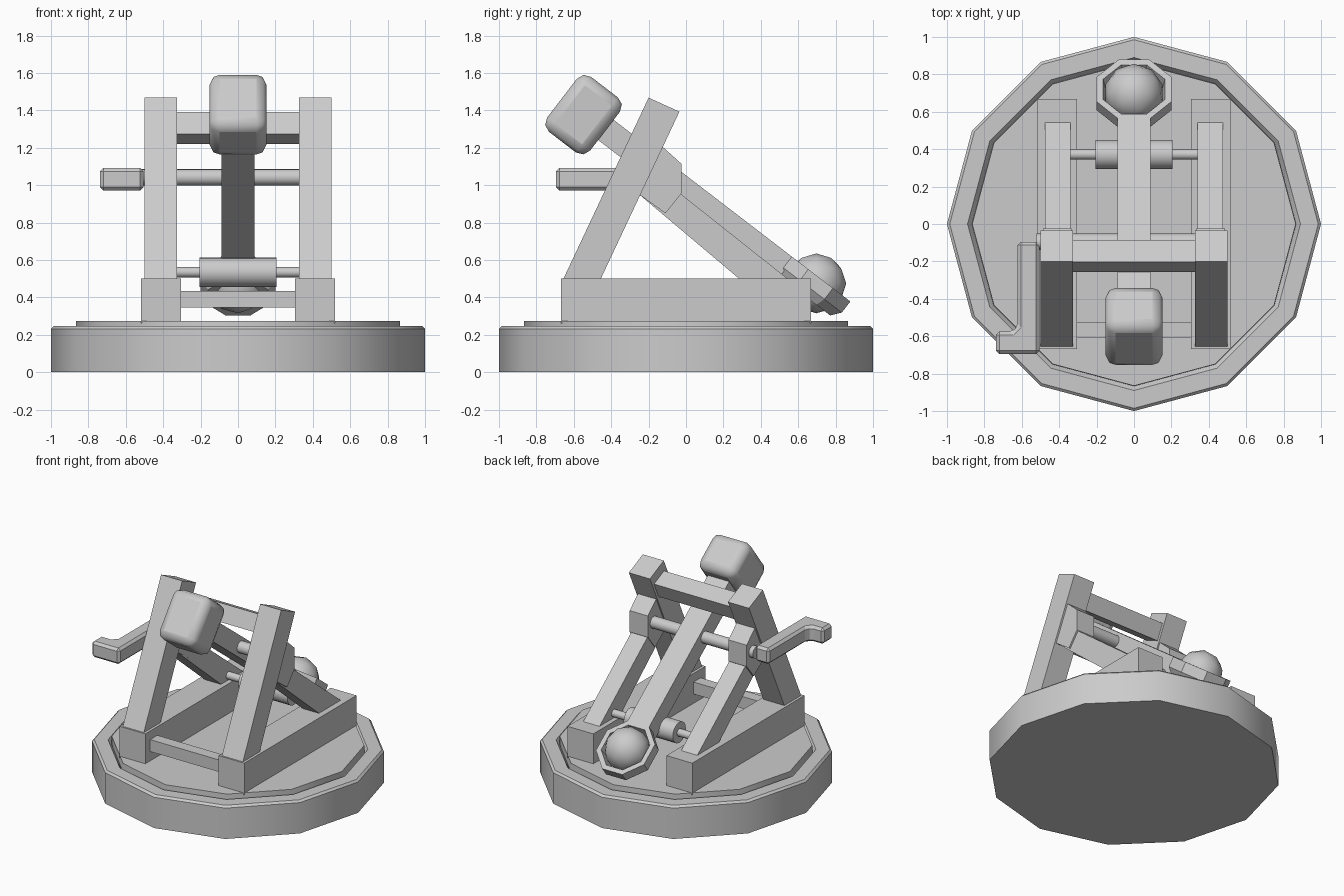
import bpy, bmesh, math
from mathutils import Matrix, Vector

if "Cube" in bpy.data.objects:
    bpy.data.objects.remove(bpy.data.objects["Cube"])


def make(name, bm, smooth=None, bevel=0, segs=2, mirror=False):
    bmesh.ops.recalc_face_normals(bm, faces=bm.faces)
    me = bpy.data.meshes.new(name)
    bm.to_mesh(me)
    bm.free()
    ob = bpy.data.objects.new(name, me)
    bpy.context.collection.objects.link(ob)
    if bevel:
        m = ob.modifiers.new("bevel", 'BEVEL')
        m.width, m.segments = bevel, segs
    if mirror:
        ob.modifiers.new("mirror", 'MIRROR')
    if smooth:
        bpy.ops.object.select_all(action='DESELECT')
        bpy.context.view_layer.objects.active = ob
        ob.select_set(True)
        bpy.ops.object.shade_smooth_by_angle(angle=math.radians(smooth))
    return ob


def prism(name, pts, offset, **kw):
    """Polygon of 3D points extruded along offset."""
    bm = bmesh.new()
    f = bm.faces.new([bm.verts.new(p) for p in pts])
    r = bmesh.ops.extrude_face_region(bm, geom=[f], use_keep_orig=True)
    vs = [g for g in r['geom'] if isinstance(g, bmesh.types.BMVert)]
    bmesh.ops.translate(bm, verts=vs, vec=offset)
    return make(name, bm, **kw)


def side_prism(name, yz, x0, x1, **kw):
    return prism(name, [(x0, y, z) for y, z in yz], (x1 - x0, 0, 0), **kw)


def box(name, center, size, tilt=0, **kw):
    bm = bmesh.new()
    mat = Matrix.Translation(center) @ Matrix.Rotation(tilt, 4, 'X') @ Matrix.Diagonal((*size, 1))
    bmesh.ops.create_cube(bm, size=1, matrix=mat)
    return make(name, bm, **kw)


def rod(name, x0, x1, y, z, r, segs=16):
    bm = bmesh.new()
    mat = Matrix.Translation(((x0 + x1) / 2, y, z)) @ Matrix.Rotation(math.pi / 2, 4, 'Y')
    bmesh.ops.create_cone(bm, cap_ends=True, segments=segs, radius1=r, radius2=r,
                          depth=x1 - x0, matrix=mat)
    return make(name, bm, smooth=40)


def lathe(name, profile, n, mat=Matrix(), phase=0.0, smooth=None):
    """Stacked n-sided rings of (radius, z), capped at both ends."""
    bm = bmesh.new()
    rings = [[bm.verts.new(mat @ Vector((r * math.cos(phase + i * math.tau / n),
                                         r * math.sin(phase + i * math.tau / n), z)))
              for i in range(n)] for r, z in profile]
    for a, b in zip(rings, rings[1:]):
        for i in range(n):
            j = (i + 1) % n
            bm.faces.new((a[i], a[j], b[j], b[i]))
    bm.faces.new(rings[0])
    bm.faces.new(rings[-1])
    return make(name, bm, smooth=smooth)


# twelve-sided base with a thin groove around the raised deck
lathe("base", [(1, 0), (1, .232), (.985, .247), (.89, .247), (.867, .215),
               (.865, .275)], 12, smooth=40)

# ground beams, front tie and sloping frame
box("ground_beam", (.412, 0, .38), (.215, 1.335, .24), mirror=True)
box("front_tie", (0, -.567, .39), (.64, .085, .09))
side_prism("leaning_post", [(-.66, .49), (-.46, .49), (-.035, 1.393), (-.2, 1.468)],
           .325, .5, mirror=True)
side_prism("rear_brace", [(.29, .495), (.55, .495), (-.03, .955), (-.16, .99), (-.25, .95)],
           .34, .475, mirror=True)
side_prism("axle_bracket", [(-.13, 1.21), (-.025, 1.115), (-.025, .955), (-.11, .85),
                            (-.25, .95), (-.22, 1.08)], .335, .487, mirror=True)
box("top_crossbar", (-.0, -.17, 1.305), (.68, .13, .127), tilt=-.435)

# axle, winding roller and crank
rod("axle", -.52, .4, -.095, 1.042, .044)
rod("roller_axle", -.36, .36, .372, .535, .028)
rod("roller", -.205, .205, .372, .535, .078)
prism("crank_handle", [(-.505, -.095, .972), (-.505, -.695, .972), (-.738, -.695, .972),
                       (-.738, -.575, .972), (-.65, -.575, .972), (-.622, -.547, .972),
                       (-.622, -.095, .972)], (0, 0, .12), bevel=.018, segs=1)

# throwing arm: local y runs down the arm, local z is the arm's upper side
TILT = math.radians(-37.5)
frame = Matrix.Translation((0, .72, .5)) @ Matrix.Rotation(TILT, 4, 'X')
box("throwing_arm", frame @ Vector((0, -.84, -.068)), (.178, 1.32, .136), tilt=TILT)
box("counterweight", (0, -.548, 1.377), (.307, .29, .37), tilt=TILT,
    bevel=.055, segs=2, smooth=40)

# octagonal cup with its ball
k = 1 / math.cos(math.pi / 8)
lathe("cup", [(.16 * k, -.125), (.2 * k, -.075), (.2 * k, 0), (.165 * k, 0), (.15 * k, -.09)],
      8, frame, math.pi / 8)
bm = bmesh.new()
bmesh.ops.create_icosphere(bm, subdivisions=2, radius=.16,
                           matrix=Matrix.Translation((0, .697, .475)))
make("ball", bm, smooth=50)
